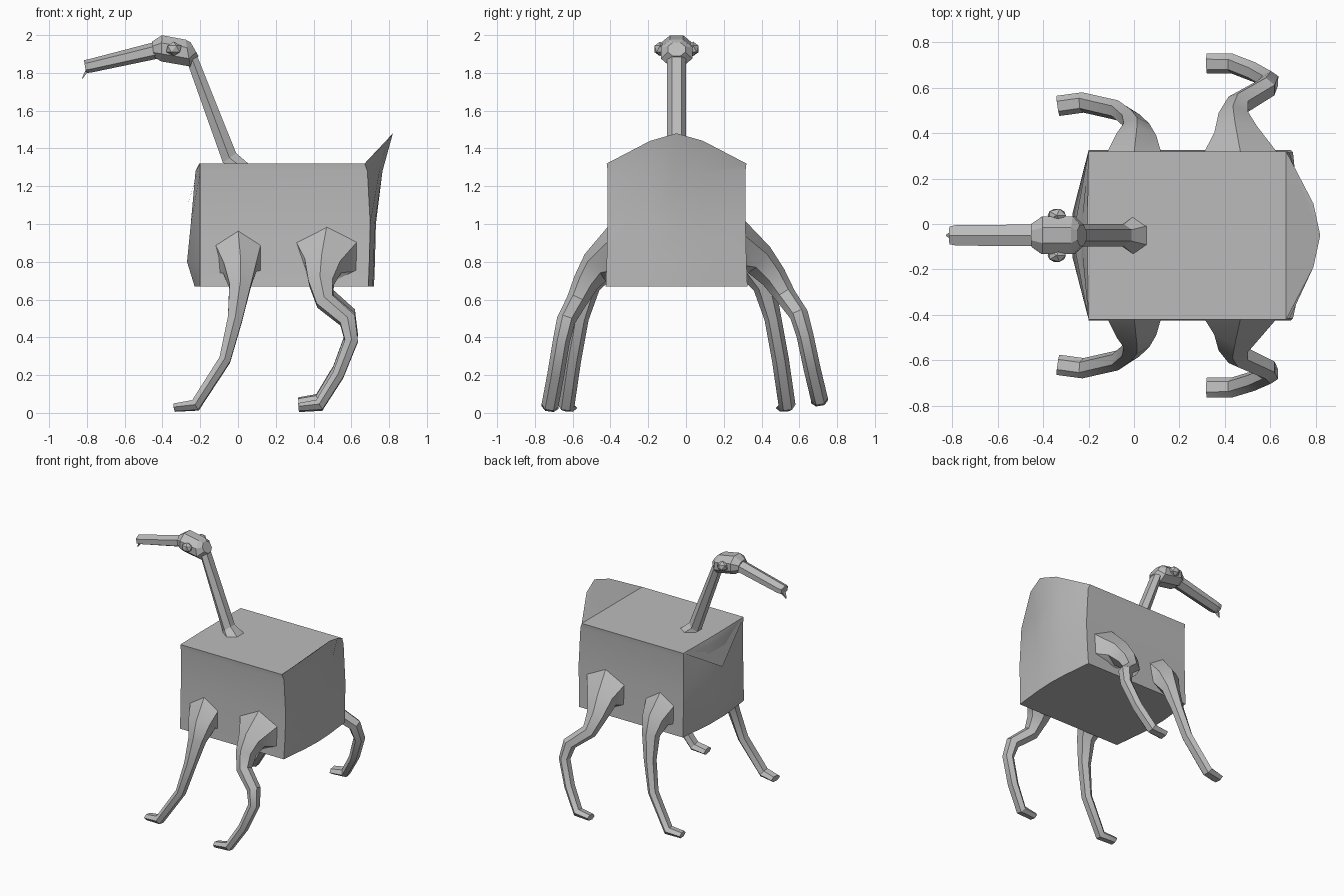
import bpy
import bmesh
import math
from mathutils import Vector, Matrix

default_cube = bpy.data.objects.get("Cube")
if default_cube:
    bpy.data.objects.remove(default_cube, do_unlink=True)

MID_Y = -0.05  # plane of symmetry of the creature

grey = bpy.data.materials.new("plain grey")
grey.use_nodes = True
grey.diffuse_color = (0.5, 0.5, 0.5, 1)
grey.node_tree.nodes["Principled BSDF"].inputs["Base Color"].default_value = (0.5, 0.5, 0.5, 1)


def finish(name, bm, smooth_angle=None):
    """Turn a bmesh into a named grey object."""
    bmesh.ops.recalc_face_normals(bm, faces=bm.faces)
    mesh = bpy.data.meshes.new(name)
    bm.to_mesh(mesh)
    bm.free()
    mesh.materials.append(grey)
    obj = bpy.data.objects.new(name, mesh)
    bpy.context.collection.objects.link(obj)
    if smooth_angle:
        bpy.ops.object.select_all(action='DESELECT')
        obj.select_set(True)
        bpy.context.view_layer.objects.active = obj
        bpy.ops.object.shade_smooth_by_angle(angle=math.radians(smooth_angle))
    return obj


def bridge(bm, rings):
    """Join consecutive closed vertex rings with quads."""
    for low, high in zip(rings, rings[1:]):
        count = len(low)
        for i in range(count):
            j = (i + 1) % count
            bm.faces.new((low[i], low[j], high[j], high[i]))


def limb(name, stations, side, start=None, sides=6, smooth_angle=None):
    """Loft elliptical rings along a path; each station is x, y, z, radius along side, other radius."""
    bm = bmesh.new()
    points = [Vector(s[:3]) for s in stations]
    last = len(points) - 1
    steps = [(b - a).normalized() for a, b in zip(points, points[1:])]
    rings = []
    u, previous = Vector(side), None
    for i, (point, station) in enumerate(zip(points, stations)):
        tangent = (steps[max(i - 1, 0)] + steps[min(i, last - 1)]).normalized()
        if i == 0 and start:
            tangent = Vector(start)
        if previous:
            u = previous.rotation_difference(tangent) @ u
        u = (u - tangent * u.dot(tangent)).normalized()
        v = tangent.cross(u)
        previous = tangent
        ring = []
        for k in range(sides):
            angle = math.tau * (k + 0.5) / sides
            ring.append(bm.verts.new(point + u * math.cos(angle) * station[3]
                                     + v * math.sin(angle) * station[4]))
        rings.append(ring)
    bridge(bm, rings)
    bm.faces.new(rings[0])
    bm.faces.new(rings[-1])
    return finish(name, bm, smooth_angle)


# Boxy body: each level is z, left middle x, right corner x, right middle x, half depth
levels = [(0.67, -0.23, 0.69, 0.72, 0.375),
          (0.80, -0.27, 0.695, 0.725, 0.37),
          (1.00, -0.25, 0.70, 0.73, 0.365),
          (1.28, -0.225, 0.685, 0.765, 0.365),
          (1.32, -0.205, 0.67, 0.82, 0.37)]
bm = bmesh.new()
rings = []
for z, left_mid, corner, right_mid, half in levels:
    top = z == levels[-1][0]
    shoulder = corner + (right_mid - corner) * 0.8
    outline = [(-0.2, -half, z), (corner, -half, z),
               (shoulder, -0.14, z + 0.12 * top), (right_mid, 0, z + 0.16 * top),
               (shoulder, 0.14, z + 0.12 * top), (corner, half, z),
               (-0.2, half, z), (left_mid, 0.1, z), (left_mid, -0.1, z)]
    rings.append([bm.verts.new((x, y + MID_Y, h)) for x, y, h in outline])
bridge(bm, rings)
bm.faces.new(rings[0])
rim = rings[-1]
bm.faces.new([rim[i] for i in (0, 1, 5, 6, 7, 8)])
# Inner side of the raised tail fan
for i in (2, 4):
    bm.faces.new((rim[i - 1], rim[i], rim[3]) if i == 2 else (rim[3], rim[i], rim[5]))
bm.faces.new((rim[1], rim[3], rim[5]))
finish("body", bm, 15)

# Pointed flap hanging over the chest
bm = bmesh.new()
corners = [bm.verts.new((x, y + MID_Y, z)) for x, y, z in
           ((-0.2, -0.37, 1.32), (-0.2, 0.37, 1.32), (-0.27, -0.01, 1.09), (-0.22, 0, 1.25))]
for skip in range(4):
    bm.faces.new([c for i, c in enumerate(corners) if i != skip])
finish("chest_flap", bm)

# Legs: stations use distance from the plane of symmetry instead of y
front_leg = [(0.0, 0.36, 0.82, 0.14, 0.15),
             (0.01, 0.41, 0.77, 0.10, 0.09),
             (0.01, 0.465, 0.67, 0.065, 0.06),
             (-0.015, 0.51, 0.5, 0.045, 0.045),
             (-0.07, 0.55, 0.28, 0.035, 0.045),
             (-0.225, 0.585, 0.04, 0.035, 0.045),
             (-0.335, 0.57, 0.028, 0.024, 0.045)]
hind_leg = [(0.47, 0.36, 0.83, 0.19, 0.16),
            (0.45, 0.42, 0.78, 0.11, 0.09),
            (0.44, 0.48, 0.69, 0.075, 0.07),
            (0.46, 0.53, 0.59, 0.055, 0.055),
            (0.58, 0.585, 0.49, 0.05, 0.05),
            (0.6, 0.61, 0.38, 0.04, 0.045),
            (0.53, 0.64, 0.2, 0.035, 0.045),
            (0.43, 0.67, 0.04, 0.035, 0.045),
            (0.32, 0.67, 0.028, 0.024, 0.045)]


def leg(name, stations, sign, spread=1.0, lift=0.0):
    path = [(x, MID_Y + sign * (0.36 + (d - 0.36) * spread), z + lift, a, b)
            for x, d, z, a, b in stations]
    limb(name, path, (1, 0, 0), start=(0, sign, 0), smooth_angle=32)


leg("front_leg_near", front_leg, -1)
leg("front_leg_far", front_leg, 1)
leg("hind_leg_near", hind_leg, -1)
leg("hind_leg_far", hind_leg, 1, spread=1.28, lift=0.03)

# Neck with a flared base
limb("neck", [(0.0, MID_Y, 1.315, 0.07, 0.085),
              (-0.045, MID_Y, 1.35, 0.05, 0.05),
              (-0.245, MID_Y, 1.88, 0.035, 0.05),
              (-0.26, MID_Y, 1.92, 0.03, 0.04)], (1, 0, 0), start=(0, 0, 1))

# Head, beak and the drooping beak tip
limb("head", [(-0.23, MID_Y, 1.925, 0.05, 0.045),
              (-0.265, MID_Y, 1.905, 0.09, 0.078),
              (-0.405, MID_Y, 1.93, 0.09, 0.075),
              (-0.45, MID_Y, 1.925, 0.055, 0.045)], (0, 1, 0), sides=8)
limb("beak", [(-0.43, MID_Y, 1.92, 0.055, 0.045),
              (-0.78, MID_Y, 1.838, 0.052, 0.036),
              (-0.81, MID_Y, 1.833, 0.045, 0.035)], (0, 1, 0))
limb("beak_tip", [(-0.795, MID_Y, 1.82, 0.03, 0.012),
                  (-0.825, MID_Y, 1.77, 0.004, 0.003)], (0, 1, 0), sides=4)

# Eyes
for name, sign in (("eye_near", -1), ("eye_far", 1)):
    bm = bmesh.new()
    place = Matrix.Translation((-0.34, MID_Y + sign * 0.088, 1.927))
    bmesh.ops.create_icosphere(bm, subdivisions=1, radius=0.045,
                               matrix=place @ Matrix.Diagonal((1, 0.75, 0.85, 1)))
    finish(name, bm)
